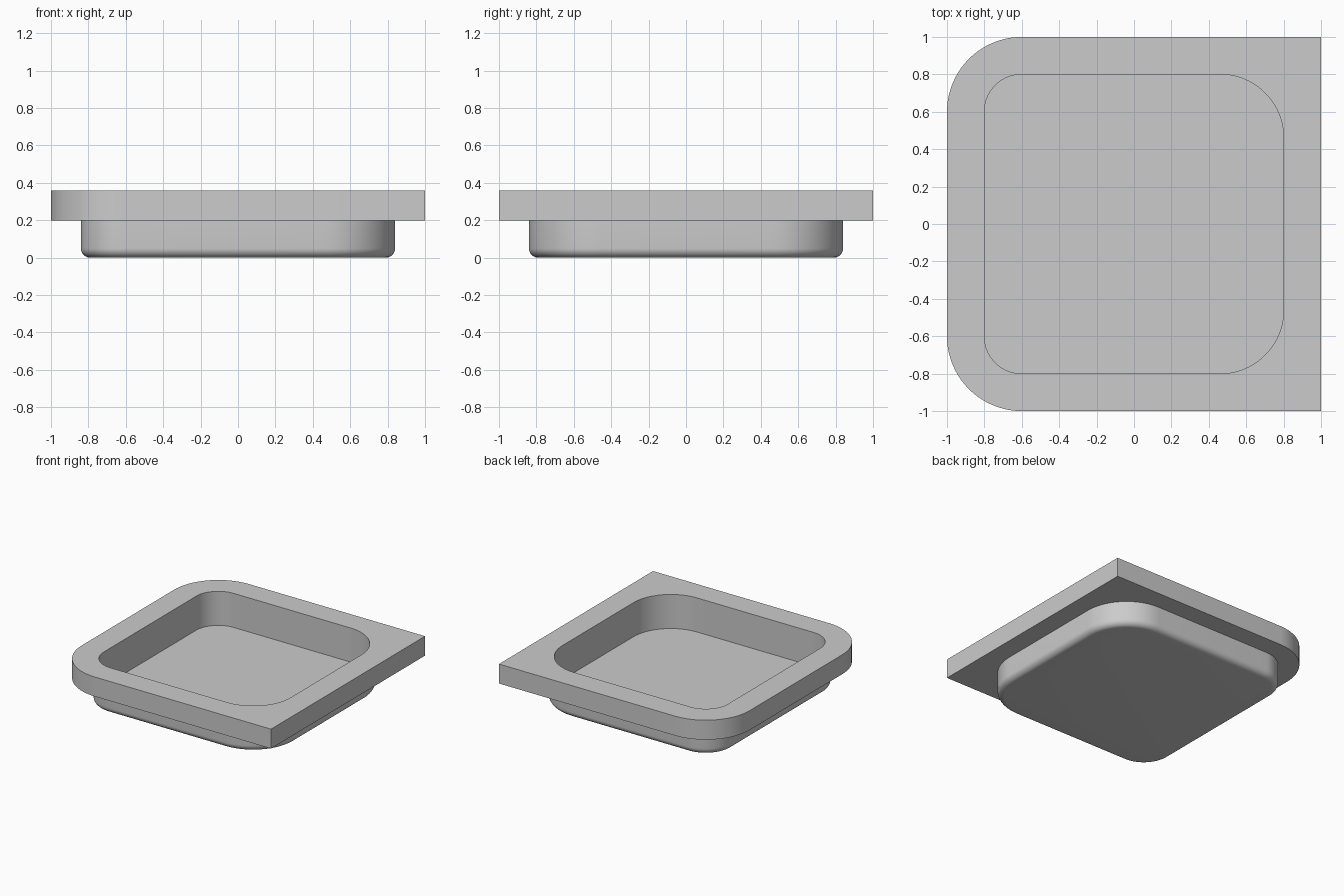
import bpy
import bmesh
from math import sin, cos, pi, radians

cube = bpy.data.objects.get("Cube")
if cube:
    bpy.data.objects.remove(cube, do_unlink=True)

ARC = 20            # steps per rounded corner
FILLET = 0.05       # rounding under the basin
FILLET_STEPS = 8

grey = bpy.data.materials.new("light grey")
grey.use_nodes = True
colour = (0.6, 0.6, 0.6, 1)
grey.diffuse_color = colour
grey.node_tree.nodes["Principled BSDF"].inputs["Base Color"].default_value = colour


def outline(bm, half, r_right, r_left, z):
    """Square ring with separate corner radii on the -x and +x sides."""
    ring = []
    corners = [(1, 1, r_left), (-1, 1, r_right), (-1, -1, r_right), (1, -1, r_left)]
    for i, (sx, sy, r) in enumerate(corners):
        for k in range(ARC + 1):
            a = (i + k / ARC) * pi / 2
            x = sx * (half - r) + r * cos(a)
            y = sy * (half - r) + r * sin(a)
            ring.append(bm.verts.new((x, y, z)))
    return ring


bm = bmesh.new()
rings = []

# Rounded underside of the basin
for k in range(FILLET_STEPS + 1):
    a = k / FILLET_STEPS * pi / 2
    inset = FILLET * (1 - sin(a))
    rings.append(outline(bm, 0.84 - inset, 0.24 - inset, 0.38 - inset,
                         FILLET * (1 - cos(a))))

# Basin wall, rim plate, opening and basin floor
for half, r_right, r_left, z in [
    (0.84, 0.24, 0.38, 0.20),
    (1.00, 0.40, 0.00, 0.20),
    (1.00, 0.40, 0.00, 0.36),
    (0.80, 0.20, 0.34, 0.36),
    (0.80, 0.20, 0.34, 0.08),
]:
    rings.append(outline(bm, half, r_right, r_left, z))

# Skin between neighbouring rings, then close underside and floor
for low, high in zip(rings, rings[1:]):
    n = len(low)
    for i in range(n):
        j = (i + 1) % n
        bm.faces.new((low[i], low[j], high[j], high[i]))
bm.faces.new(rings[0][::-1])
bm.faces.new(rings[-1])

bmesh.ops.remove_doubles(bm, verts=bm.verts[:], dist=0.0001)
bmesh.ops.recalc_face_normals(bm, faces=bm.faces[:])

mesh = bpy.data.meshes.new("rimmed_basin")
bm.to_mesh(mesh)
bm.free()
mesh.materials.append(grey)
basin = bpy.data.objects.new("rimmed_basin", mesh)
bpy.context.collection.objects.link(basin)

bpy.ops.object.select_all(action="DESELECT")
basin.select_set(True)
bpy.context.view_layer.objects.active = basin
bpy.ops.object.shade_smooth_by_angle(angle=radians(30))
